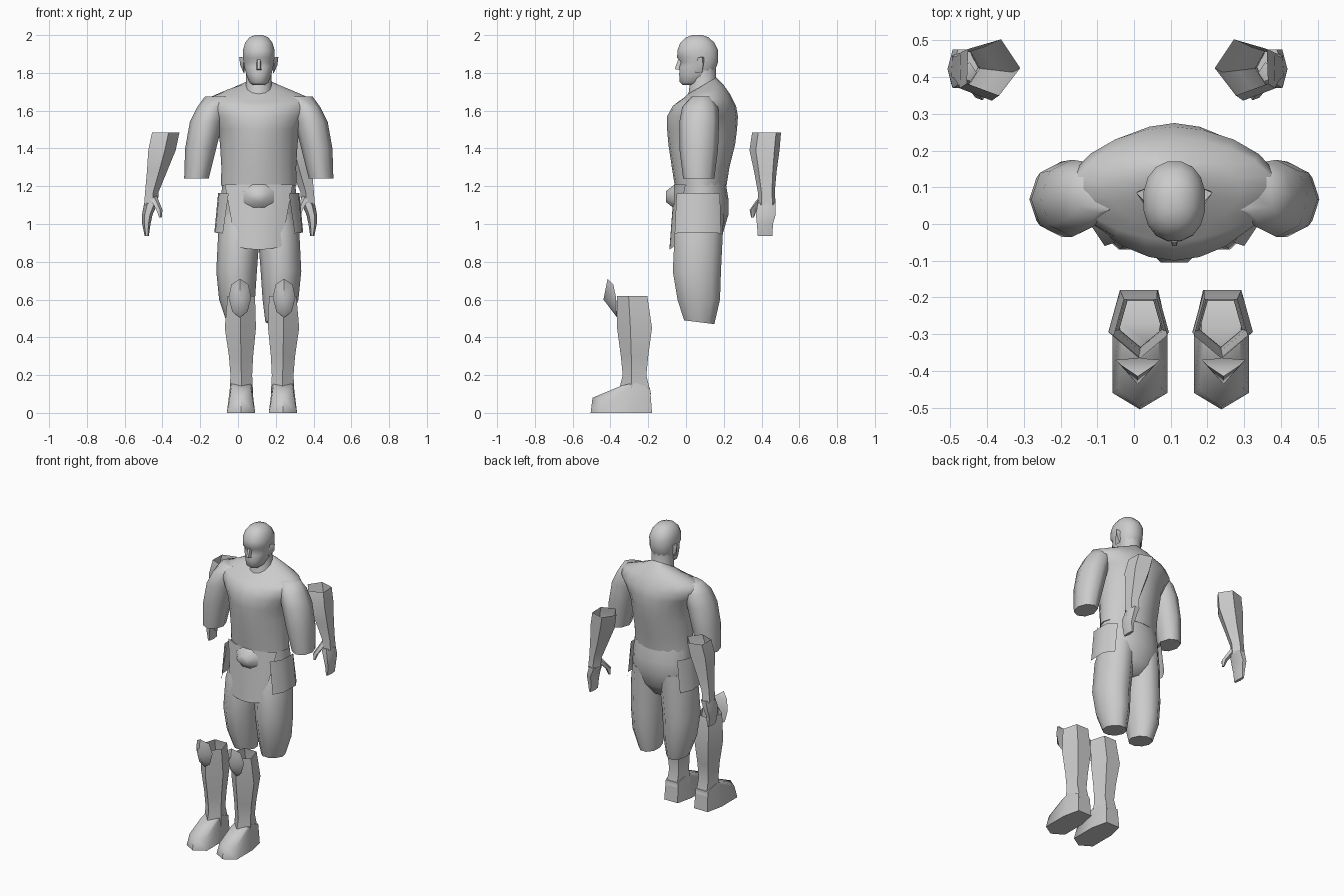
import bpy, bmesh
from math import cos, sin, tau, radians, copysign

cube = bpy.data.objects.get("Cube")
if cube:
    bpy.data.objects.remove(cube)

grey = bpy.data.materials.new("plain_grey")
grey.use_nodes = True
colour = (.6, .6, .6, 1)
grey.diffuse_color = colour
grey.node_tree.nodes["Principled BSDF"].inputs["Base Color"].default_value = colour

# Mirror planes of the three groups of parts
BODY, LEGS, ARMS = .11, .127, -.045


def finish(name, bm, angle=60):
    """Turn the mesh into a smooth shaded object."""
    mesh = bpy.data.meshes.new(name)
    bm.to_mesh(mesh)
    bm.free()
    mesh.materials.append(grey)
    part = bpy.data.objects.new(name, mesh)
    bpy.context.collection.objects.link(part)
    bpy.ops.object.select_all(action='DESELECT')
    part.select_set(True)
    bpy.context.view_layer.objects.active = part
    bpy.ops.object.shade_smooth_by_angle(angle=radians(angle))
    return part


def loft(name, rings, sides=12, turn=0, power=1, closed=True):
    """Skin rings of (z, x_min, x_max, y_min, y_max, tilt); tilt lifts the back."""
    angles = [radians(turn) + tau * i / sides for i in range(sides)]
    outline = [[copysign(abs(f(a)) ** power, f(a)) for a in angles] for f in (cos, sin)]
    across, along = [[(v - min(axis)) / (max(axis) - min(axis)) for v in axis]
                     for axis in outline]
    bm = bmesh.new()
    loops = []
    for z, x_min, x_max, y_min, y_max, *tilt in rings:
        loops.append([bm.verts.new((x_min + (x_max - x_min) * u,
                                    y_min + (y_max - y_min) * v,
                                    z + sum(tilt) * (v + v - 1)))
                      for u, v in zip(across, along)])
    for lower, upper in zip(loops, loops[1:]):
        for i in range(sides):
            bm.faces.new((lower[i - 1], lower[i], upper[i], upper[i - 1]))
    if closed:
        bm.faces.new(loops[0][::-1])
        bm.faces.new(loops[-1])
    return finish(name, bm)


def hull(name, points, angle=50):
    """Faceted solid wrapped around a few points."""
    bm = bmesh.new()
    for point in points:
        bm.verts.new(point)
    bmesh.ops.convex_hull(bm, input=bm.verts[:])
    bmesh.ops.recalc_face_normals(bm, faces=bm.faces[:])
    return finish(name, bm, angle)


def plate(name, upper, lower):
    """Thin bent plate between two rows of points."""
    bm = bmesh.new()
    rows = [[bm.verts.new(point) for point in row] for row in (upper, lower)]
    for i in range(len(upper) - 1):
        bm.faces.new((rows[0][i], rows[1][i], rows[1][i + 1], rows[0][i + 1]))
    bmesh.ops.solidify(bm, geom=bm.faces[:], thickness=.006)
    bmesh.ops.recalc_face_normals(bm, faces=bm.faces[:])
    return finish(name, bm)


def twin(part, centre):
    """Copy a right-hand part to the left across the plane x = centre."""
    bm = bmesh.new()
    bm.from_mesh(part.data)
    for vert in bm.verts:
        vert.co.x = centre + centre - vert.co.x
    bmesh.ops.reverse_faces(bm, faces=bm.faces[:])
    finish(part.name.replace("right", "left"), bm)


def span(z, half, y_min, y_max, tilt=0):
    """Ring centred on the body."""
    return z, BODY - half, BODY + half, y_min, y_max, tilt


def paired(centre, points):
    """Points of (half width, y, z) repeated on both sides of a centre line."""
    return [(centre + side * half, y, z) for half, y, z in points for side in (-1, 1)]


# Head and neck
loft("head", [span(1.735, .03, -.015, .04), span(1.75, .05, -.033, .1),
              span(1.79, .066, -.036, .15), span(1.83, .076, -.035, .16),
              span(1.857, .08, -.026, .17), span(1.88, .083, -.047, .17),
              span(1.92, .084, -.045, .17), span(1.96, .072, -.03, .15),
              span(1.988, .05, 0, .12), span(2, .02, .035, .085)],
     sides=16, turn=11.25, power=.9)
loft("neck", [span(1.7, .078, 0, .165, .05), span(1.73, .068, .015, .16, .03),
              span(1.83, .068, .03, .16)])
hull("nose", paired(BODY, [(.008, -.042, 1.87), (.015, -.03, 1.815),
                           (.006, -.06, 1.82), (.01, -.02, 1.87)]))
twin(hull("right_ear", [(.03, .05, 1.8), (.03, .06, 1.88), (.006, .085, 1.885),
                        (.012, .09, 1.84), (.035, .085, 1.8), (.04, .1, 1.88)]), BODY)

# Shirt with short sleeves
loft("shirt", [span(1.205, .2, -.06, .215), span(1.3, .198, -.075, .23),
               span(1.42, .205, -.093, .26), span(1.5, .215, -.1, .27),
               span(1.57, .25, -.1, .275), span(1.625, .29, -.07, .265),
               span(1.665, .275, -.045, .235, .02), span(1.7, .18, -.015, .2, .035),
               span(1.73, .078, .005, .16, .045)], sides=20, power=1.1)
twin(loft("right_sleeve", [(1.24, -.285, -.155, -.015, .15), (1.4, -.28, -.115, -.035, .17),
                           (1.54, -.255, -.08, -.035, .175), (1.62, -.215, -.06, -.02, .17),
                           (1.675, -.175, -.02, .03, .14)], sides=8), BODY)

# Trousers
loft("hips", [span(.88, .1, -.02, .15), span(.95, .195, -.05, .195),
              span(1.05, .205, -.05, .225), span(1.13, .2, -.05, .225),
              span(1.22, .193, -.05, .21)], sides=16)
twin(loft("right_trouser_leg", [(.48, -.06, .075, -.01, .15, -.01), (.6, -.1, .09, -.045, .18),
                                (.75, -.115, .1, -.07, .185), (.95, -.105, .115, -.06, .195),
                                (1.05, -.085, .11, -.03, .2)], sides=10), BODY)

# Front apron bowed forward, narrower at the hem
steps = [i / 4 for i in range(-4, 5)]
plate("front_apron",
      [(BODY + .18 * s, .06 * s * s - .062, 1.21) for s in steps],
      [(BODY + .12 * s, .023 * s * s - .088, .865 + .015 * s * s) for s in steps])

# Side plates wrapped around the hips
twin(plate("right_hip_plate",
           [(-.05, -.05, 1.16), (-.1, 0, 1.165), (-.105, .12, 1.165), (-.06, .18, 1.16)],
           [(-.08, -.06, .95), (-.12, 0, .955), (-.125, .12, .955), (-.085, .185, .95)]), BODY)

# Bevelled octagonal buckle
octagon = [(cos(tau * (i + .5) / 8), sin(tau * (i + .5) / 8)) for i in range(8)]
hull("belt_buckle", [(BODY + radius * c, y, 1.145 + radius * .8 * s)
                     for radius, y in ((.088, -.06), (.04, -.105)) for c, s in octagon])

# Detached boots: shaft, foot and knee guard
twin(loft("right_boot_shaft", [(.1, -.045, .08, -.36, -.185), (.2, -.04, .075, -.335, -.21),
                               (.3, -.048, .08, -.345, -.2), (.45, -.07, .095, -.365, -.18),
                               (.62, -.055, .09, -.365, -.205)],
          sides=5, turn=-90, closed=False), LEGS)
twin(hull("right_foot", paired(.016, [(.05, -.18, 0), (.075, -.29, 0), (.075, -.46, 0),
                                      (0, -.505, 0), (0, -.495, .08), (.06, -.45, .075),
                                      (.05, -.34, .145), (.055, -.27, .16), (.045, -.19, .13)])),
     LEGS)
twin(hull("right_knee_guard", paired(.01, [(0, -.415, .71), (0, -.437, .6), (0, -.365, .505),
                                           (.045, -.385, .68), (.06, -.37, .61),
                                           (.04, -.37, .535)])), LEGS)

# Detached forearms: open sleeve, hand and thumb
twin(loft("right_forearm", [(1.1, -.497, -.425, .38, .475), (1.17, -.492, -.42, .38, .47),
                            (1.28, -.482, -.375, .36, .48), (1.39, -.475, -.33, .336, .495),
                            (1.485, -.455, -.31, .35, .503)],
          sides=5, turn=70, closed=False), ARMS)
twin(loft("right_hand", [(.937, -.494, -.472, .38, .458), (1, -.507, -.463, .375, .46),
                         (1.05, -.508, -.452, .37, .475), (1.11, -.497, -.425, .38, .475)],
          sides=6), ARMS)
twin(loft("right_thumb", [(1.035, -.418, -.404, .345, .36), (1.075, -.432, -.4, .337, .375),
                          (1.15, -.475, -.43, .39, .44)], sides=5), ARMS)
